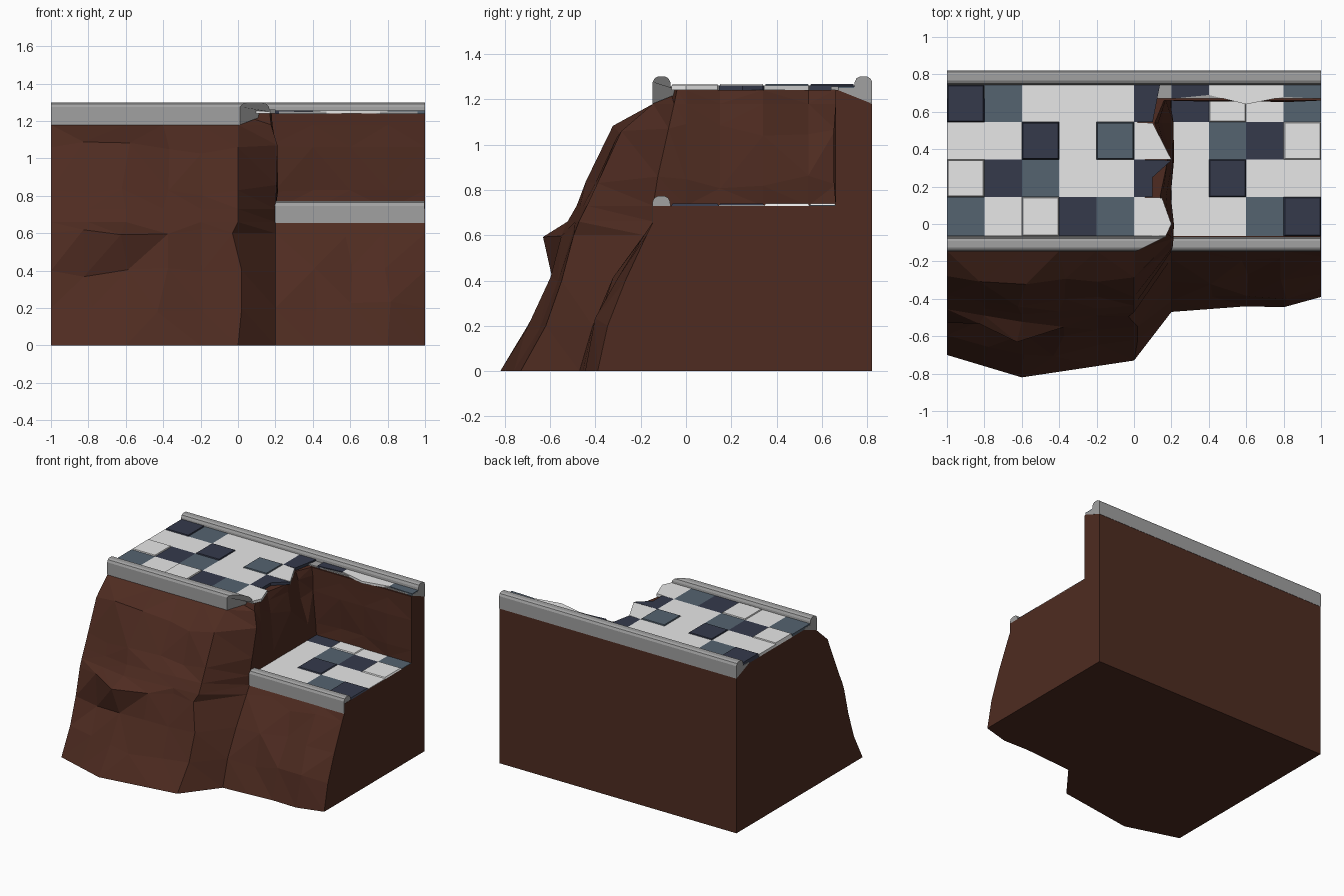
import bpy, bmesh, random

random.seed(7)

if "Cube" in bpy.data.objects:
    bpy.data.objects.remove(bpy.data.objects["Cube"])


def material(name, rgb):
    m = bpy.data.materials.new(name)
    m.use_nodes = True
    m.diffuse_color = (*rgb, 1)
    m.node_tree.nodes["Principled BSDF"].inputs["Base Color"].default_value = (*rgb, 1)
    return m


DIRT = material("brown dirt", (0.077, 0.0245, 0.015))
STONE = material("grey stone", (0.355, 0.355, 0.355))
TILES = [material("white tile", (0.8, 0.8, 0.8)),
         material("slate blue tile", (0.09, 0.125, 0.163)),
         material("dark navy tile", (0.035, 0.042, 0.071))]


def finish(name, bm, mats):
    bmesh.ops.recalc_face_normals(bm, faces=bm.faces)
    me = bpy.data.meshes.new(name)
    bm.to_mesh(me)
    bm.free()
    for m in mats:
        me.materials.append(m)
    ob = bpy.data.objects.new(name, me)
    bpy.context.collection.objects.link(ob)


def loft(bm, loops, mat=0):
    """Skin matching closed loops and cap both ends."""
    rings = [[bm.verts.new(p) for p in loop] for loop in loops]
    n = len(rings[0])
    faces = [bm.faces.new((a[i], a[(i + 1) % n], b[(i + 1) % n], b[i]))
             for a, b in zip(rings, rings[1:]) for i in range(n)]
    faces += [bm.faces.new(rings[0][::-1]), bm.faces.new(rings[-1])]
    for f in faces:
        f.material_index = mat


# Rocky earth: outlines stacked by height
EDGE, BACK, STEP, TOP = -0.145, 0.82, 0.73, 1.24
HIGH_FOOT = [-0.70, -0.76, -0.82, -0.79, -0.76, -0.73]
LOW_FOOT = [-0.47, -0.455, -0.44, -0.445, -0.39]
HIGH_SLOPE = {0: 1, 0.2: 0.81, 0.4: 0.69, 0.6: 0.60, 0.66: 0.56, STEP: 0.5,
              0.83: 0.42, 1.06: 0.24, 1.18: 0, TOP: -0.13}
LOW_SLOPE = {0: 1, 0.2: 0.82, 0.4: 0.5, 0.6: 0.12, 0.66: 0, STEP: 0}
CORNER_X = {0.2: 0.02, 0.4: 0.02, 0.6: -0.03}
BULGE = {(2, 0.6): -0.07, (1, 0.4): 0.05, (2, 0.4): 0.01, (3, 0.2): -0.02}
BROKEN = [(0.17, -0.04), (0.18, 0), (0.14, 0.15), (0.18, 0.34), (0.11, 0.54), (0.16, 0.66)]


def outline(z, high):
    rough = 0 if z in (0, 0.66, STEP, 1.18, TOP) else 1

    def j(a):
        return random.uniform(-a, a) * rough

    back = 0.70 if z == TOP else BACK
    pts = [(-1, back, z)]
    # tall cliff
    for i, foot in enumerate(HIGH_FOOT):
        x = -1 + 0.2 * i
        y = EDGE + (foot - EDGE) * HIGH_SLOPE[z] + BULGE.get((i, z), 0)
        if z == TOP:
            y = -0.07
        if 0 < i < 5:
            pts.append((x + j(0.035), y + j(0.022), z + j(0.035)))
        else:
            pts.append((x + (CORNER_X.get(z, 0) if i else 0), y, z))
    if high:
        # broken side wall, then the wall behind the low terrace
        t = (z - STEP) / (TOP - STEP)
        for k, (x, y) in enumerate(BROKEN):
            y = EDGE + (y - EDGE) * t if k == 0 else y
            pts.append((0.2 + (x - 0.2) * t * t + j(0.025), y, z + j(0.035)))
        for i in range(1, 5):
            pts.append((0.2 + 0.2 * i, 0.66 + (j(0.012) if i < 4 else 0), z))
    else:
        # low cliff
        for i, foot in enumerate(LOW_FOOT):
            y = EDGE + (foot - EDGE) * LOW_SLOPE[z]
            r = 1 if 0 < i < 4 else 0
            pts.append((0.2 + 0.2 * i + j(0.035) * r, y + j(0.025) * r, z + j(0.035) * r))
    pts.append((1, back, z))
    return pts


for name, high, levels in (("lower_earth", False, (0, 0.2, 0.4, 0.6, 0.66, STEP)),
                           ("upper_earth", True, (STEP, 0.83, 1.06, 1.18, TOP))):
    bm = bmesh.new()
    loft(bm, [outline(z, high) for z in levels])
    bm.normal_update()
    bmesh.ops.triangulate(bm, faces=bm.faces, ngon_method="EAR_CLIP")
    finish(name, bm, [DIRT])

# Kerbs: rounded lip with a wedge running under the paving
LIP = [(0, -0.12), (0, -0.025), (0.008, -0.008), (0.022, 0), (0.056, 0), (0.07, -0.008),
       (0.078, -0.025), (0.08, -0.05), (0.15, -0.05), (0.15, -0.06)]


def kerb(name, x0, x1, y, top, side, break_off=0):
    bm = bmesh.new()
    loft(bm, [[(x + slant * min(d, 0.08) / 0.08, y + side * d, top + h) for d, h in LIP]
              for x, slant in ((x0, 0), (x1, break_off))])
    finish(name, bm, [STONE])


kerb("back_kerb", -1.001, 1.001, BACK + 0.002, 1.3, -1)
kerb("upper_front_kerb", -1.001, 0.01, EDGE - 0.002, 1.3, 1, 0.16)
kerb("lower_front_kerb", 0.19, 0.998, EDGE - 0.003, 0.772, 1)

# Paving: rows from back to front, W white, B blue, D dark, lower case is raised
ROWS = ["dBWWWDDwWB", "WWdWbWWBDw", "wDBWWDWdWW", "BWwDBWWWBd"]
BROKEN_TILES = [[(0, 0.545), (0.1, 0.545), (0.14, 0.75), (0, 0.75)],
                [(0, 0.345), (0.2, 0.345), (0.1, 0.54), (0, 0.545)],
                [(0, 0.145), (0.1, 0.145), (0.1, 0.25), (0.2, 0.34), (0, 0.345)],
                [(0, -0.065), (0.17, -0.065), (0.2, 0), (0.15, 0.14), (0, 0.145)]]
RAGGED = [0.67, 0.69, 0.64, 0.68, 0.67]


def tile(bm, pts, z, thick, code):
    inset = 0.006 if code.islower() else 0
    thick += inset
    cx = sum(p[0] for p in pts) / len(pts)
    cy = sum(p[1] for p in pts) / len(pts)

    def pull(v, c):
        return v + (inset if v < c else -inset)

    loft(bm, [[(x, y, z) for x, y in pts],
              [(pull(x, cx), pull(y, cy), z + thick) for x, y in pts]],
         "WBD".index(code.upper()))


upper, lower = bmesh.new(), bmesh.new()
for r, row in enumerate(ROWS):
    y1 = 0.745 - 0.2 * r
    y0 = y1 - (0.21 if r == 3 else 0.2)
    for c, code in enumerate(row):
        x0 = -1 + 0.2 * c
        x1 = x0 + 0.2
        if c == 5:
            tile(upper, BROKEN_TILES[r], TOP, 0.021, code)
        elif c < 5:
            tile(upper, [(x0, y0), (x1, y0), (x1, y1), (x0, y1)], TOP, 0.021, code)
        else:
            back = 0.662 if r == 0 else y1
            tile(lower, [(x0, y0), (x1, y0), (x1, back), (x0, back)], STEP, 0.004, code)
            if r == 0:
                a, b = RAGGED[c - 6], RAGGED[c - 5]
                tile(upper, [(x0, a), (x1, b), (x1, 0.75), (x0, 0.75)], TOP, 0.017,
                     code.upper())
finish("upper_paving", upper, TILES)
finish("lower_paving", lower, TILES)
